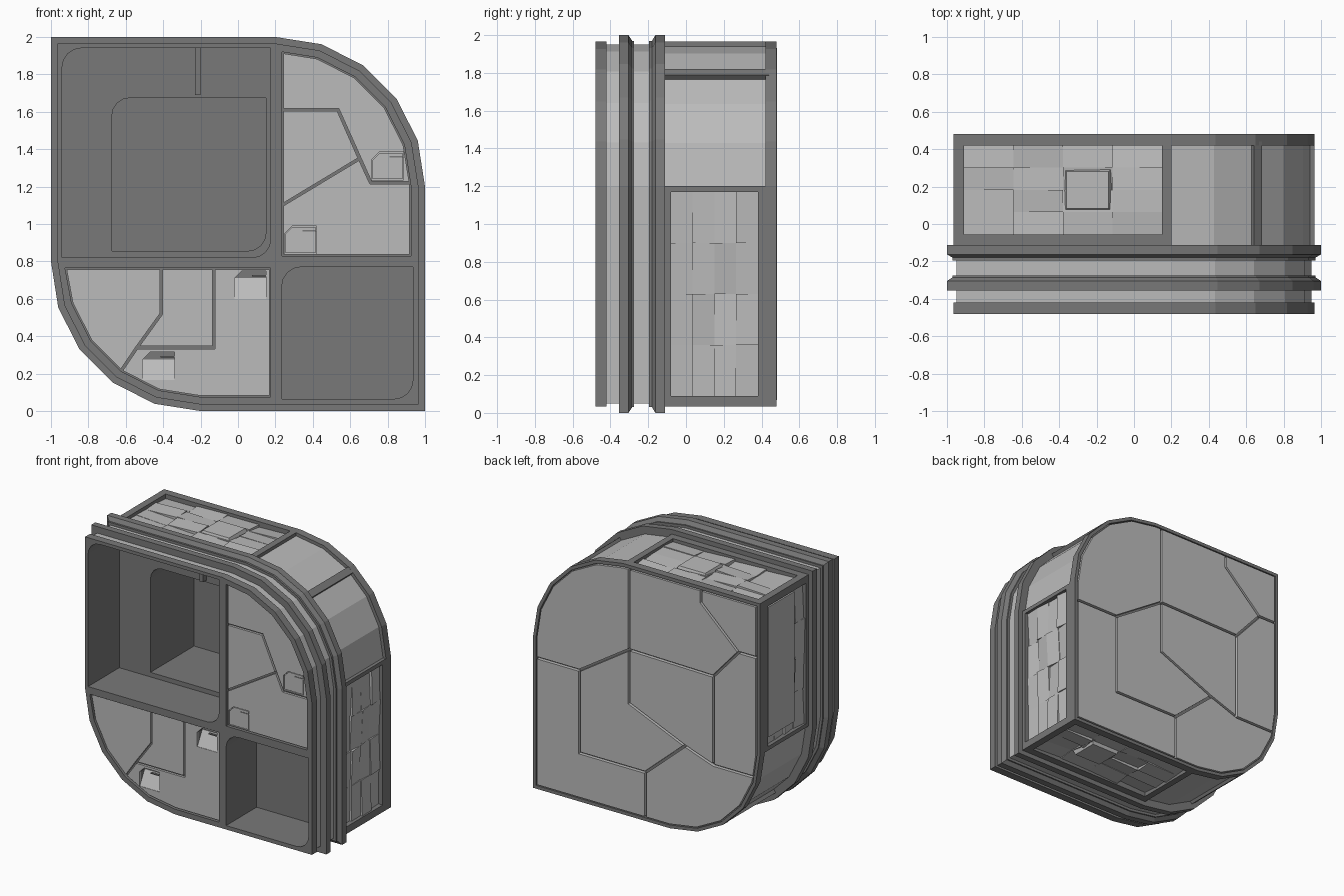
import bpy, bmesh, math, random
from mathutils import Vector

if "Cube" in bpy.data.objects:
    bpy.data.objects.remove(bpy.data.objects["Cube"])

random.seed(4)


def material(name, v):
    m = bpy.data.materials.new(name)
    m.diffuse_color = (v, v, v, 1)
    m.use_nodes = True
    m.node_tree.nodes["Principled BSDF"].inputs["Base Color"].default_value = m.diffuse_color
    return m


DARK, LIGHT = material("dark_grey", 0.19), material("light_grey", 0.5)


def finish(name, bm, mats):
    bmesh.ops.recalc_face_normals(bm, faces=bm.faces)
    me = bpy.data.meshes.new(name)
    bm.to_mesh(me)
    bm.free()
    for m in mats:
        me.materials.append(m)
    ob = bpy.data.objects.new(name, me)
    bpy.context.collection.objects.link(ob)
    return ob


def loft(name, rings, mats, light_bands=()):
    """Skin a stack of (y, [(x, z)...]) rings; chosen bands use material slot 1."""
    bm = bmesh.new()
    vs = [[bm.verts.new((x, y, z)) for x, z in pts] for y, pts in rings]
    n = len(vs[0])
    for b in range(len(vs) - 1):
        for i in range(n):
            j = (i + 1) % n
            f = bm.faces.new((vs[b][i], vs[b][j], vs[b + 1][j], vs[b + 1][i]))
            f.material_index = int(b in light_bands)
    bm.faces.new(vs[0])
    bm.faces.new(vs[-1])
    return finish(name, bm, mats)


def prism(name, pts, y0, y1, mat=DARK):
    return loft(name, [(y0, pts), (y1, pts)], [mat])


def rect(x0, x1, z0, z1):
    return [(x0, z0), (x1, z0), (x1, z1), (x0, z1)]


def box(name, x0, x1, y0, y1, z0, z1, mat=DARK):
    return prism(name, rect(x0, x1, z0, z1), y0, y1, mat)


def arc(cx, cz, r, start, n=5, sweep=90):
    return [(cx + r * math.cos(math.radians(start + sweep * k / n)),
             cz + r * math.sin(math.radians(start + sweep * k / n))) for k in range(n + 1)]


def outline(d):
    return (arc(0.2, 1.2, 0.8 - d, 0) + [(-1 + d, 2 - d)]
            + arc(-0.2, 0.8, 0.8 - d, 180) + [(1 - d, d)])


def pocket(x0, x1, z0, z1, r=0.1):
    """Rectangle rounded at top left and bottom right."""
    return ([(x0, z0)] + arc(x1 - r, z0 + r, r, 270, 4) + [(x1, z1)]
            + arc(x0 + r, z1 - r, r, 90, 4))


def inset(pts, d):
    area = sum(a[0] * b[1] - b[0] * a[1] for a, b in zip(pts, pts[1:] + pts[:1]))
    pts = [Vector(p) for p in (pts if area > 0 else pts[::-1])]
    out = []
    for i, p in enumerate(pts):
        a, b = (p - pts[i - 1]).normalized(), (pts[(i + 1) % len(pts)] - p).normalized()
        na, nb = Vector((-a.y, a.x)), Vector((-b.y, b.x))
        out.append(tuple(p + (na + nb) * d / (1 + na.dot(nb))))
    return out


def boolean(ob, other, op='DIFFERENCE', keep=False):
    m = ob.modifiers.new("cut", 'BOOLEAN')
    m.operation, m.solver, m.object = op, 'EXACT', other
    bpy.context.view_layer.objects.active = ob
    bpy.ops.object.modifier_apply(modifier=m.name)
    if not keep:
        bpy.data.objects.remove(other)


# Body: stepped shell with two flanges and front and back rims
steps = [(-.48, .035), (-.42, .035), (-.42, .05), (-.355, .05), (-.355, 0), (-.305, 0),
         (-.285, .03), (-.275, .03), (-.275, .05), (-.195, .05), (-.195, .03), (-.18, .03),
         (-.162, 0), (-.112, 0), (-.112, .06), (.42, .06), (.42, .035), (.48, .035)]
body = loft("body_shell", [(y, outline(d)) for y, d in steps], [DARK, LIGHT], (2, 8, 14))

# Square corner blocks
for x0, x1, z0, z1 in ((-.965, .2, .8, 1.965), (-.2, .965, .035, 1.2)):
    boolean(body, box("block", x0, x1, -.13, .45, z0, z1), 'UNION')

# Front compartments
for p, y0, y1 in ((pocket(-.94, .175, .82, 1.94), -.6, -.10),
                  (pocket(-.675, .15, .855, 1.675), -.2, .43),
                  (pocket(.235, .935, .065, .77), -.6, -.11)):
    boolean(body, prism("cutter", p, y0, y1))

# Recesses for front and back plating
a = arc(.2, 1.2, .725, 0)
b = arc(-.2, .8, .725, 180)
front_right = [(.235, .83), (.925, .83)] + a[:5] + [(.235, 1.92)]
front_left = [(-.925, .765)] + b[1:] + [(.175, .075), (.175, .765)]
boolean(body, prism("cutter", front_right, -.6, -.45))
boolean(body, prism("cutter", front_left, -.6, -.45))
boolean(body, prism("cutter", outline(.06), .455, .6))

# Tile bays on the four flat sides: range, and map from (u, v, height) to space
DEPTH = -.052
bays = {
    "top": ((-.91, .15), (-.055, .42), lambda u, v, h: (u, v, 1.965 + h)),
    "right": ((.09, 1.17), (-.08, .38), lambda u, v, h: (.965 + h, v, u)),
    "bottom": ((-.15, .91), (-.055, .42), lambda u, v, h: (u, v, .035 - h)),
    "left": ((.83, 1.91), (-.08, .38), lambda u, v, h: (-.965 - h, v, u)),
}
for side, ((u0, u1), (v0, v1), f) in bays.items():
    p, q = f(u0, v0, DEPTH), f(u1, v1, .1)
    lo, hi = [min(s) for s in zip(p, q)], [max(s) for s in zip(p, q)]
    boolean(body, box("cutter", lo[0], hi[0], lo[1], hi[1], lo[2], hi[2]))
    bm = bmesh.new()

    def block(c, heights, taper=0.0):
        m = [(c[0], c[2]), (c[1], c[2]), (c[1], c[3]), (c[0], c[3])]
        t = [(c[0] + taper, c[2] + taper), (c[1] - taper, c[2] + taper),
             (c[1] - taper, c[3] - taper), (c[0] + taper, c[3] - taper)]
        lower = [bm.verts.new(f(u, v, DEPTH)) for u, v in m]
        upper = [bm.verts.new(f(u, v, h)) for (u, v), h in zip(t, heights)]
        for i in range(4):
            j = (i + 1) % 4
            bm.faces.new((lower[i], lower[j], upper[j], upper[i]))
        bm.faces.new(lower)
        bm.faces.new(upper)

    du, dv = (u1 - u0) / 4, (v1 - v0) / 4
    for i in range(4):
        for j in range(4):
            h = random.uniform(-.035, -.018)
            tu, tv = random.uniform(-.008, .008), random.uniform(-.008, .008)
            block((u0 + i * du, u0 + (i + 1) * du, v0 + j * dv, v0 + (j + 1) * dv),
                  (h - tu - tv, h + tu - tv, h + tu + tv, h - tu + tv))
    if side in ("top", "bottom"):
        block((u0 + 2 * du, u0 + 3 * du, v0 + dv, v0 + 3 * dv), [-.003] * 4, .02)
    finish(side + "_tiles", bm, [LIGHT])

box("left_cover_plate", -.965, -.93, .06, .375, .9, 1.9, LIGHT)

# Ribs across the two rounded corners
for name, cx, cz, ang in (("upper_rib", .2, 1.2, 52.5), ("lower_rib", -.2, .8, 232.5)):
    quad = [arc(cx, cz, r, ang + s, 1)[0] for r, s in ((.68, -2.2), (.762, -2), (.762, 2), (.68, 2.2))]
    prism(name, quad, -.13, .44)

# Front plating
B3 = b[3]
fronts = [
    [(.235, 1.61), (.535, 1.61), (.71, 1.22), (.923, 1.22)] + a[1:5] + [(.235, 1.92)],
    [(.235, 1.1), (.65, 1.35), (.535, 1.61), (.235, 1.61)],
    [(.235, .83), (.925, .83), (.923, 1.22), (.71, 1.22), (.65, 1.35), (.235, 1.1)],
    [(-.41, .765), (-.925, .765), b[1], b[2], B3, (-.54, .34), (-.41, .52)],
    [(-.41, .765), (-.41, .52), (-.54, .34), (-.13, .34), (-.13, .765)],
    [(-.13, .765), (-.13, .34), (-.54, .34), B3, b[4], b[5], (.175, .075), (.175, .765)],
]
plates = [prism("front_plate_%d" % i, inset(p, .007), -.468, -.445, LIGHT)
          for i, p in enumerate(fronts)]

# Latches let into the plating: flush covers above, open ramps below
for k, (x, z, pl) in enumerate(((.715, 1.235, 0), (.25, .84, 2), (-.51, .165, 5), (-.02, .6, 5))):
    shape = [(x, z), (x + .17, z), (x + .17, z + .15), (x + .04, z + .15), (x, z + .11)]
    depth = -.455 if k < 2 else -.40
    cut = prism("cutter", shape, -.6, depth)
    boolean(plates[pl], cut, keep=True)
    boolean(body, cut)
    if k < 2:
        prism("latch_cover_%d" % k, inset(shape, .005), -.466, -.45, LIGHT)
    else:
        ramp = prism("latch_ramp_%d" % k, rect(x, x + .17, z, z + .11), -.465, -.4, LIGHT)
        for v in ramp.data.vertices:
            if v.co.y < -.45 and v.co.z > z + .05:
                v.co.y = -.405
    box("latch_bar_%d" % k, x + .095, x + .17, -.468, -.45, z + .12, z + .128)

# Back plating
p, q = arc(.2, 1.2, .74, 0), arc(-.2, .8, .74, 180)
A, B, C, D, E, F = (.146, 1.94), (.146, 1.317), (.94, 1.045), (.568, 1.045), (.568, .41), (.008, .41)
G, H, I, J, K, L = (.008, .06), (-.328, .704), (.146, .904), (-.57, 1.304), (-.57, .62), (-.914, .62)
M, N, O, P = (-.785, 1.545), (-.94, 1.545), (-.466, 1.94), (-.466, 1.843)
backs = [[A] + p[::-1] + [C, D, B], [C, (.94, .06), G, F, E, D], [D, E, F, H, I, B],
         [B, I, H, K, J], [F, G] + q[:0:-1] + [L, K, H], [L, q[0], N, M, J, K],
         [N, (-.94, 1.94), O, P, M], [A, B, J, M, P, O]]
for i, pts in enumerate(backs):
    prism("back_plate_%d" % i, inset(pts, .009), .45, .482, LIGHT)

# Strip on the rear wall of the large compartment
box("compartment_strip", -.23, -.2, -.14, -.09, 1.69, 1.94)
